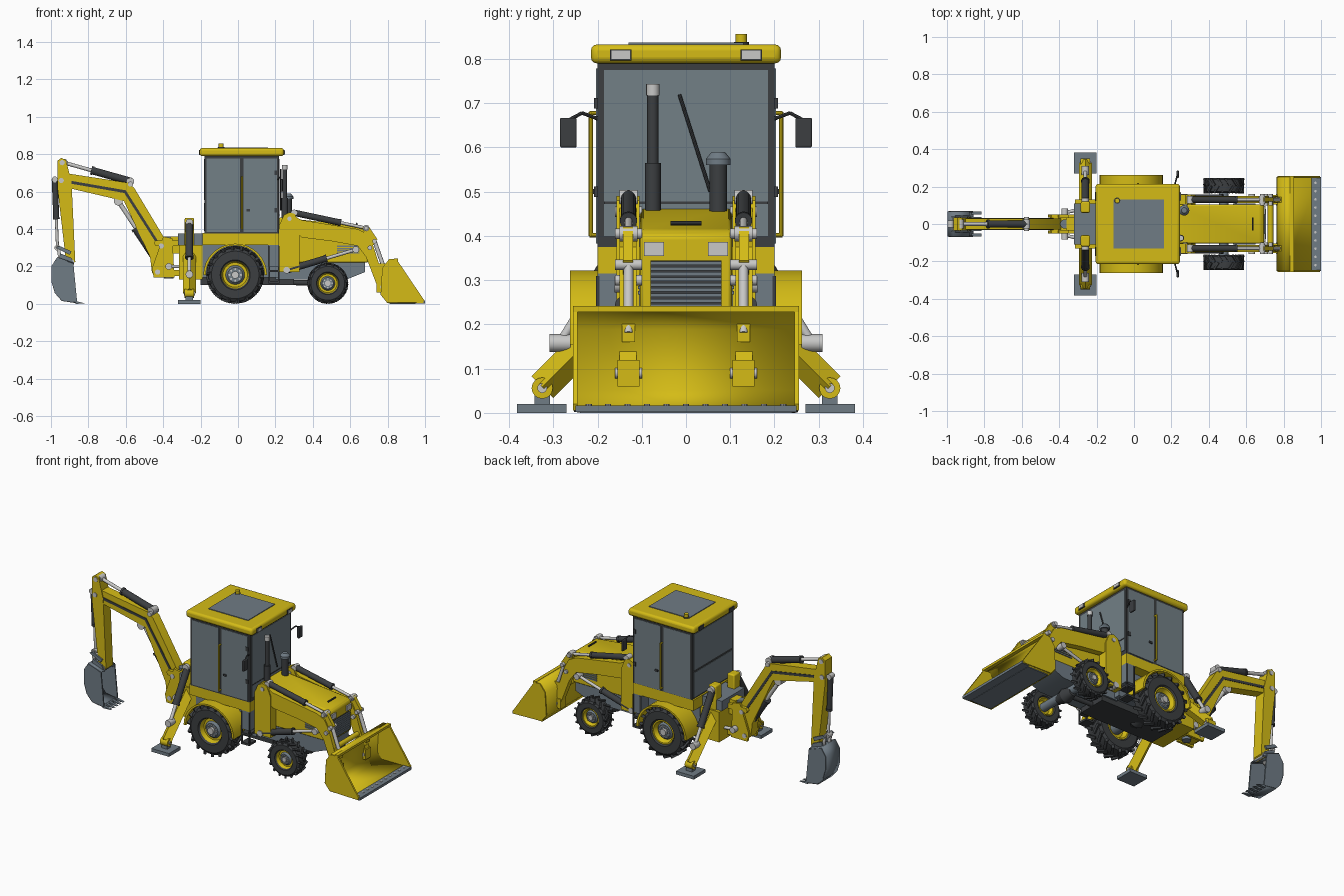
import bpy, bmesh
from math import sin, cos, pi, radians
from mathutils import Vector, Matrix

if "Cube" in bpy.data.objects:
    bpy.data.objects.remove(bpy.data.objects["Cube"])
parts = []


def material(name, r, g, b):
    m = bpy.data.materials.new(name)
    m.use_nodes = True
    m.diffuse_color = (r, g, b, 1)
    m.node_tree.nodes["Principled BSDF"].inputs["Base Color"].default_value = (r, g, b, 1)
    return m


yellow = material("yellow paint", .66, .5, .008)
steel = material("grey steel", .16, .2, .235)
glass = material("tinted glass", .17, .215, .24)
dark = material("dark rubber", .045, .049, .053)
light = material("bright metal", .58, .58, .57)


def finish(name, bm, mat):
    bmesh.ops.recalc_face_normals(bm, faces=bm.faces)
    me = bpy.data.meshes.new(name)
    bm.to_mesh(me)
    bm.free()
    me.materials.append(mat)
    ob = bpy.data.objects.new(name, me)
    bpy.context.collection.objects.link(ob)
    parts.append(ob)
    return ob


def bevel(ob, width, segments=2):
    mod = ob.modifiers.new("bevel", "BEVEL")
    mod.width, mod.segments = width, segments


def box(name, x, y, z, mat, round=0):
    bm = bmesh.new()
    lo, hi = Vector(map(min, (x, y, z))), Vector(map(max, (x, y, z)))
    bmesh.ops.create_cube(bm, size=1, matrix=Matrix.Translation((lo + hi) / 2) @ Matrix.Diagonal((*(hi - lo), 1)))
    ob = finish(name, bm, mat)
    if round:
        bevel(ob, round, 3)
    return ob


def prism(name, outline, y, mat):
    """Extrude an x-z outline between two y values."""
    bm = bmesh.new()
    face = bm.faces.new([bm.verts.new((a, y[0], b)) for a, b in outline])
    new = bmesh.ops.extrude_face_region(bm, geom=[face])["geom"]
    bmesh.ops.translate(bm, vec=(0, y[1] - y[0], 0), verts=[v for v in new if isinstance(v, bmesh.types.BMVert)])
    return finish(name, bm, mat)


def sheet(name, profile, half, thick, mat):
    """Bent plate following an x-z profile."""
    bm = bmesh.new()
    rows = [[bm.verts.new((a, s * half, b)) for s in (-1, 1)] for a, b in profile]
    for p, q in zip(rows, rows[1:]):
        bm.faces.new((p[0], p[1], q[1], q[0]))
    ob = finish(name, bm, mat)
    mod = ob.modifiers.new("thickness", "SOLIDIFY")
    mod.thickness, mod.offset = thick, 0
    return ob


def rod(name, a, b, r, mat, r2=None, sides=16):
    a, b = Vector(a), Vector(b)
    bm = bmesh.new()
    turn = (b - a).to_track_quat("Z", "Y").to_matrix().to_4x4()
    bmesh.ops.create_cone(bm, cap_ends=True, segments=sides, radius1=r, radius2=r if r2 is None else r2,
                          depth=(b - a).length, matrix=Matrix.Translation((a + b) / 2) @ turn)
    return finish(name, bm, mat)


def pin(name, x, z, y, half, r, mat=light):
    rod(name, (x, y - half, z), (x, y + half, z), r, mat)


def ram(name, a, b, r, split=.55):
    """Hydraulic cylinder: barrel, collar and piston rod."""
    a, b = Vector(a), Vector(b)
    mid = a.lerp(b, split)
    rod(name + "_barrel", a, mid, r, dark)
    rod(name + "_collar", mid, mid + (b - a).normalized() * .012, r * 1.15, dark)
    rod(name + "_piston", mid, b, r * .5, light)
    for end in (a, b):
        pin(name + "_eye", end.x, end.z, end.y, r * 1.2, r)


def lathe(name, profile, x, y, z, mat):
    """Spin (radius, offset) points around the y direction."""
    bm = bmesh.new()
    vs = [bm.verts.new((r, o, 0)) for r, o in profile]
    edges = [bm.edges.new(p) for p in zip(vs, vs[1:])]
    bmesh.ops.spin(bm, geom=vs + edges, cent=(0, 0, 0), axis=(0, 1, 0), angle=2 * pi, steps=40)
    bmesh.ops.remove_doubles(bm, verts=bm.verts, dist=.0001)
    bmesh.ops.translate(bm, vec=(x, y, z), verts=bm.verts)
    return finish(name, bm, mat)


def wheel(name, x, y, R, w, rim, lugs):
    side = 1 if y > 0 else -1
    lathe(name + "_tyre", [(rim, -w * .8), (rim * 1.1, -w), (R * .82, -w), (R * .92, -w * .8), (R * .94, 0),
                           (R * .92, w * .8), (R * .82, w), (rim * 1.1, w), (rim, w * .8)], x, y, R, dark)
    lathe(name + "_rim", [(rim, -w * .8), (rim * .9, -w * .3), (0, -w * .3), (0, w * .4),
                          (rim * .7, w * .4), (rim * .88, w * .85), (rim, w * .85)][::1],
          x, y, R, yellow).scale.y = 1
    hub = y + side * w * .4
    lathe(name + "_dish", [(0, 0), (rim * .7, 0), (rim * .55, side * .012), (0, side * .012)], x, hub, R, steel)
    rod(name + "_cap", (x, hub, R), (x, hub + side * w * .5, R), rim * .27, light)
    for k in range(8):
        t = k * pi / 4
        pin(name + "_nut", x + cos(t) * rim * .42, R + sin(t) * rim * .42, hub + side * .014, .005, rim * .07)
    bm = bmesh.new()
    for k in range(lugs * 2):
        s = 1 if k % 2 else -1
        place = (Matrix.Translation((x, y, R)) @ Matrix.Rotation(pi * k / lugs, 4, "Y")
                 @ Matrix.Translation((0, s * w * .5, R * .925)) @ Matrix.Rotation(s * radians(35), 4, "Z"))
        bmesh.ops.create_cube(bm, size=1, matrix=place @ Matrix.Diagonal((R * .1, w * 1.1, R * .13, 1)))
    finish(name + "_lugs", bm, dark)


# Cab
box("cab_frame", (-.18, .22), (-.2, .2), (.375, .79), dark)
box("cab_base", (-.19, .22), (-.2, .2), (.315, .38), yellow)
box("roof", (-.205, .245), (-.215, .215), (.79, .833), yellow, .014)
box("roof_panel", (-.11, .16), (-.13, .13), (.832, .837), steel)
rod("beacon_base", (-.09, .125, .83), (-.09, .125, .838), .017, dark)
rod("beacon", (-.09, .125, .838), (-.09, .125, .857), .013, yellow)
box("windscreen", (.217, .223), (-.185, .185), (.4, .775), glass)
box("windscreen_bar", (.219, .225), (-.185, .185), (.472, .478), dark)
for z in ((.39, .54), (.555, .775)):
    box("rear_window", (-.183, -.178), (-.185, .185), z, glass)
rod("wiper", (.228, .055, .5), (.228, -.015, .72), .004, dark, sides=8)

for s in (1, -1):
    for x in ((-.168, .01), (.03, .208)):
        box("side_window", x, (s * .197, s * .203), (.383, .778), glass)
    box("door_handle", (.045, .065), (s * .2, s * .21), (.495, .506), dark)
    rod("grab_rail", (.022, s * .215, .4), (.022, s * .215, .68), .005, yellow, sides=8)
    for z in (.402, .678):
        rod("rail_foot", (.022, s * .195, z), (.022, s * .218, z), .005, yellow, sides=8)
    for z in (.5, .7):
        box("door_hinge", (.195, .212), (s * .2, s * .208), (z - .012, z + .012), dark)
    rod("mirror_arm", (.215, s * .2, .665), (.225, s * .235, .678), .004, dark, sides=8)
    rod("mirror_arm_end", (.225, s * .235, .678), (.232, s * .265, .662), .004, dark, sides=8)
    box("mirror", (.226, .24), (s * .247, s * .285), (.6, .667), dark, .004)
    for x in ((.243, .249), (-.209, -.203)):
        box("roof_lamp_frame", x, (s * .123, s * .172), (.797, .822), dark)
    box("roof_lamp", (.247, .252), (s * .127, s * .168), (.8, .819), light)

    # Fenders, tanks and steps
    arc = [pi * k / 16 for k in range(17)]
    ring = [(cos(t) * .17 - .015, .155 + sin(t) * .167) for t in arc]
    ring += [(cos(t) * .157 - .015, .155 + sin(t) * .157) for t in reversed(arc)]
    prism("rear_fender", ring, (s * .13, s * .262), yellow)
    box("side_tank", (.16, .22), (s * .1, s * .2), (.2, .315), steel)
    for z in (.11, .17):
        box("step", (.165, .22), (s * .14, s * .205), (z, z + .012), dark)
    for x in (.168, .217):
        box("step_hanger", (x - .004, x + .004), (s * .195, s * .203), (.11, .31), dark)

    # Wheels
    wheel("rear_wheel", -.015, s * .197, .155, .055, .073, 18)
    wheel("front_wheel", .48, s * .205, .11, .04, .055, 16)

    # Loader arms and their cylinders
    y = s * .13
    prism("loader_tower", [(.22, .17), (.33, .17), (.33, .42), (.305, .48), (.275, .49), (.245, .475), (.22, .42)],
          (s * .105, s * .157), yellow)
    prism("loader_arm", [(.25, .45), (.29, .475), (.34, .448), (.64, .4), (.69, .375), (.72, .32), (.79, .1),
                         (.775, .07), (.75, .08), (.685, .25), (.64, .31), (.5, .335), (.34, .355)],
          (s * .112, s * .15), yellow)
    ram("tilt_ram", (.3, y, .487), (.685, y, .405), .017, .62)
    ram("lift_ram", (.26, s * .14, .18), (.63, s * .14, .29), .018, .55)
    prism("bell_crank", [(.665, .41), (.695, .42), (.745, .345), (.72, .31), (.69, .33)], (s * .12, s * .142), yellow)
    rod("bucket_link", (.73, y, .335), (.785, y, .18), .011, light)
    for x, z in ((.275, .455), (.685, .405), (.73, .335), (.705, .3), (.772, .09)):
        pin("arm_pin", x, z, y, .031, .012)
    box("bucket_lug", (.74, .79), (s * .105, s * .155), (.06, .12), yellow)
    box("bucket_upper_lug", (.755, .79), (s * .115, s * .145), (.16, .215), yellow)

    # Stabilisers
    rod("stabiliser_leg", (-.26, s * .085, .298), (-.26, s * .325, .058), .035, yellow, sides=4)
    pin_end = rod("stabiliser_knuckle", (-.285, s * .325, .056), (-.235, s * .325, .056), .024, yellow)
    rod("stabiliser_pin", (-.29, s * .325, .056), (-.23, s * .325, .056), .011, light)
    box("stabiliser_bracket", (-.28, -.24), (s * .308, s * .342), (.015, .042), steel)
    box("stabiliser_pad", (-.32, -.2), (s * .27, s * .382), (0, .02), steel)
    box("stabiliser_post", (-.285, -.235), (s * .06, s * .12), (.25, .46), yellow, .008)
    ram("stabiliser_ram", (-.26, s * .115, .435), (-.26, s * .285, .158), .02, .65)

    # Hood side details
    for k in range(4):
        z = .268 + k * .012
        box("side_louver", (.53, .65), (s * .1, s * .109), (z, z + .007), steel)
    box("headlamp", (.694, .703), (s * .05, s * .095), (.355, .386), light)

# Hood, grille and stacks
hood = prism("hood", [(.22, .22), (.695, .22), (.695, .4), (.675, .415), (.22, .462)], (-.104, .104), yellow)
bevel(hood, .008)
box("grille", (.692, .7), (-.08, .08), (.235, .345), dark)
for k in range(9):
    box("grille_slat", (.698, .706), (-.08, .08), (.238 + k * .012, .246 + k * .012), steel)
rod("hood_handle", (.635, -.035, .429), (.635, .035, .429), .005, dark, sides=8)
rod("exhaust_muffler", (.25, -.075, .44), (.25, -.075, .565), .018, dark)
rod("exhaust_pipe", (.25, -.075, .56), (.25, -.075, .72), .013, dark)
rod("exhaust_tip", (.25, -.075, .718), (.25, -.075, .743), .015, light)
rod("air_cleaner", (.268, .073, .44), (.268, .073, .565), .02, dark)
rod("cleaner_cap", (.268, .073, .56), (.268, .073, .574), .028, steel)
rod("cleaner_dome", (.268, .073, .574), (.268, .073, .59), .028, steel, .015)

# Chassis and running gear
box("rear_body", (-.19, .22), (-.135, .135), (.14, .32), steel)
prism("front_chassis", [(.2, .13), (.58, .13), (.68, .17), (.68, .225), (.2, .225)], (-.1, .1), steel)
box("belly_plate", (-.2, .3), (-.09, .09), (.1, .14), dark)
for name, x, z, r in (("rear_axle", -.015, .155, .035), ("front_axle", .48, .11, .025)):
    pin(name, x, z, 0, .19, r, steel)
    lathe(name + "_housing", [(0, -.07), (r, -.06), (r * 1.7, 0), (r, .06), (0, .07)], x, 0, z - .01, dark)
rod("drive_shaft", (0, 0, .12), (.48, 0, .11), .014, dark)

# Loader bucket
bucket = [(.85, .235), (.81, .235), (.776, .19), (.767, .05), (.8, .01), (.99, .01)]
sheet("bucket_shell", bucket, .25, .01, yellow)
for s in (1, -1):
    prism("bucket_side", bucket[:-1] + [(.99, .005), (.995, .02)], (s * .245, s * .256), yellow)
box("bucket_lip", (.835, .856), (-.256, .256), (.228, .242), yellow)
box("cutting_edge", (.95, 1), (-.25, .25), (.002, .017), steel)
box("wear_plate", (.81, .95), (-.24, .24), (0, .006), steel)
for k in range(11):
    rod("edge_bolt", (.97, k * .044 - .22, .015), (.97, k * .044 - .22, .02), .007, light, sides=8)
pin("loader_cross_tube", .73, .2, 0, .13, .015, yellow)

# Rear frame and swing post
box("rear_deck", (-.32, -.19), (-.11, .11), (.315, .375), steel)
box("rear_frame", (-.315, -.19), (-.13, .13), (.13, .315), yellow)
box("hose_block", (-.36, -.31), (-.035, .035), (.27, .36), yellow)
for z in (.15, .31):
    prism("swing_plate", [(-.31, z), (-.44, z), (-.45, z + .015), (-.44, z + .03), (-.31, z + .03)], (-.05, .05), yellow)
rod("swing_post", (-.37, 0, .135), (-.37, 0, .36), .025, steel)
for s in (1, -1):
    prism("swing_cheek", [(-.34, .14), (-.45, .14), (-.46, .19), (-.4, .36), (-.35, .35)], (s * .036, s * .05), yellow)
    ram("swing_ram", (-.2, s * .1, .2), (-.37, s * .06, .2), .018)

# Backhoe boom and stick
prism("boom", [(-.965, .665), (-.93, .7), (-.59, .648), (-.555, .62), (-.39, .345), (-.4, .2), (-.43, .15),
               (-.46, .165), (-.47, .25), (-.61, .55), (-.93, .625)], (-.03, .03), yellow)
stripe = [(-.94, .666), (-.6, .607), (-.43, .34)]
for s in (1, -1):
    prism("boom_stripe", stripe + [(x - .008, z - .014) for x, z in reversed(stripe)], (s * .028, s * .033), dark)
prism("stick", [(-.965, .765), (-.945, .78), (-.92, .77), (-.89, .65), (-.87, .225), (-.895, .21), (-.92, .23),
                (-.965, .62)], (-.034, .034), yellow)
ram("stick_ram", (-.575, 0, .655), (-.93, 0, .755), .02, .56)
ram("boom_ram", (-.44, 0, .245), (-.64, 0, .55), .024, .5)
ram("bucket_ram", (-.98, 0, .665), (-.965, 0, .3), .016, .55)
for x, z in ((-.945, .66), (-.94, .755), (-.575, .64), (-.43, .17), (-.41, .31), (-.89, .225)):
    pin("backhoe_pin", x, z, 0, .052 if x > -.5 else .038, .014)
for s in (1, -1):
    prism("bucket_rocker", [(-.975, .3), (-.955, .31), (-.89, .28), (-.9, .262)], (s * .034, s * .044), steel)
    prism("bucket_tie", [(-.972, .31), (-.955, .31), (-.935, .21), (-.955, .21)], (s * .022, s * .032), light)

# Digging bucket
scoop = [(-.88, .215), (-.965, .245), (-.993, .2), (-.993, .12), (-.975, .06), (-.94, .02), (-.86, .008)]
sheet("digging_bucket", scoop, .066, .01, steel)
for s in (1, -1):
    prism("digging_bucket_side", scoop, (s * .062, s * .07), steel)
    prism("digging_bucket_ear", [(-.96, .23), (-.95, .27), (-.89, .245), (-.875, .21)], (s * .036, s * .046), steel)
for k in range(5):
    y = k * .03 - .06
    prism("bucket_tooth", [(-.87, .016), (-.815, .002), (-.87, 0)], (y - .008, y + .008), steel)

# Smooth round surfaces while keeping edges crisp
for ob in parts:
    ob.select_set(True)
bpy.context.view_layer.objects.active = parts[0]
bpy.ops.object.shade_smooth_by_angle(angle=radians(32))
